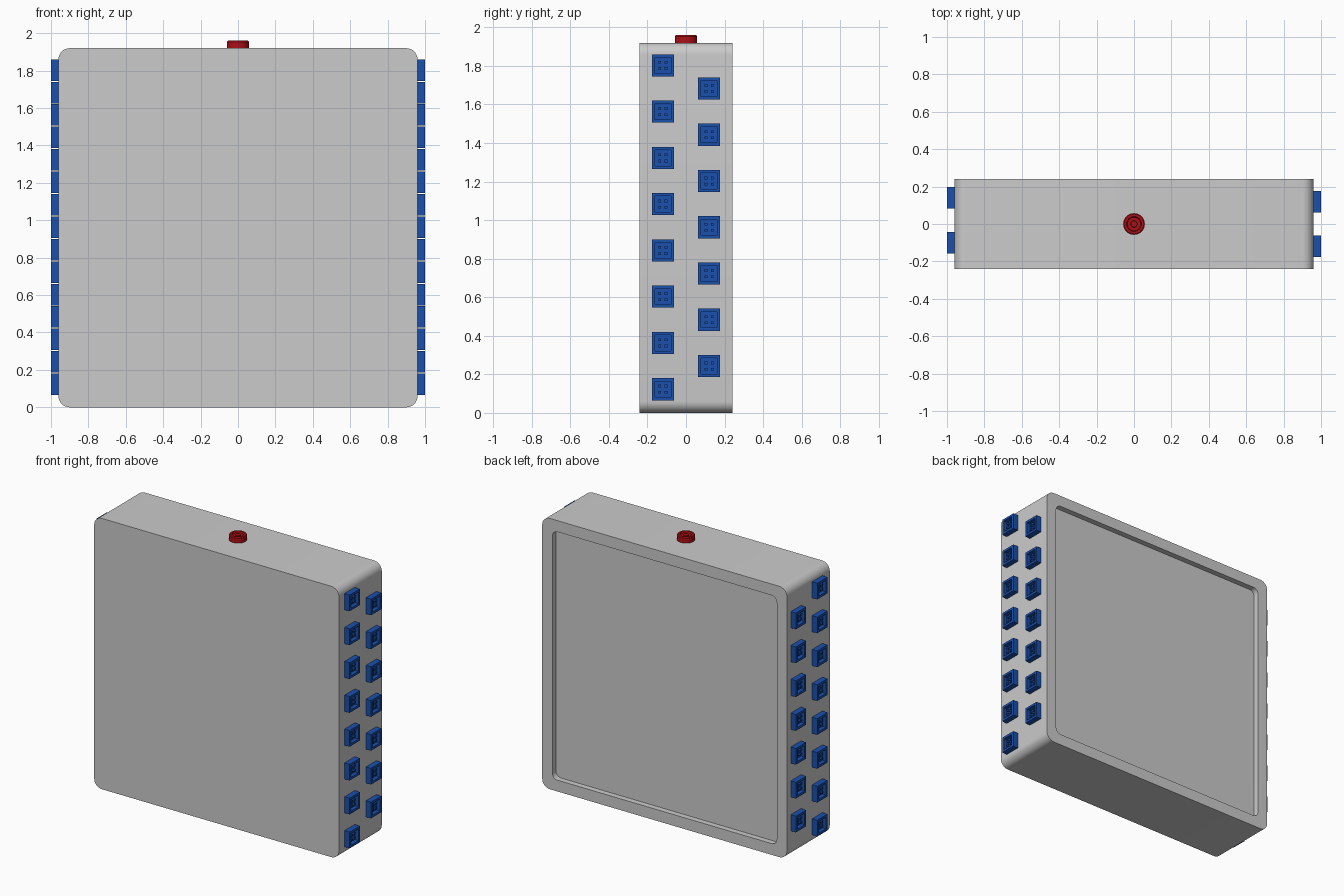
import bpy, bmesh, math
from mathutils import Matrix, Vector

if "Cube" in bpy.data.objects:
    bpy.data.objects.remove(bpy.data.objects["Cube"])


def paint(name, rgb):
    m = bpy.data.materials.new(name)
    m.diffuse_color = (*rgb, 1)
    m.use_nodes = True
    m.node_tree.nodes["Principled BSDF"].inputs["Base Color"].default_value = m.diffuse_color
    return m


blue = paint("blue", (0.01, 0.08, 0.42))
red = paint("red", (0.42, 0.005, 0.008))


def outline(half, r, seg):
    """Square outline with rounded corners (r == half gives a circle, r == 0 a plain square)."""
    if r == 0:
        return [(half, half), (-half, half), (-half, -half), (half, -half)]
    pts = []
    for k, (sx, sy) in enumerate([(1, 1), (-1, 1), (-1, -1), (1, -1)]):
        for i in range(seg + 1):
            if r == half and i == seg:
                continue
            a = math.pi / 2 * (k + i / seg)
            pts.append((sx * (half - r) + r * math.cos(a), sy * (half - r) + r * math.sin(a)))
    return pts


def stack(bm, levels, seg=8, offset=(0, 0)):
    """Bridge a stack of outlines (half, corner radius, height) and cap both ends."""
    rings = [[bm.verts.new((x + offset[0], y + offset[1], z)) for x, y in outline(h, r, seg)]
             for h, r, z in levels]
    for a, b in zip(rings, rings[1:]):
        n = len(a)
        for i in range(n):
            bm.faces.new((a[i], a[(i + 1) % n], b[(i + 1) % n], b[i]))
    bm.faces.new(rings[0][::-1])
    bm.faces.new(rings[-1])


def to_mesh(bm, name, mat=None):
    me = bpy.data.meshes.new(name)
    bm.to_mesh(me)
    bm.free()
    if mat:
        me.materials.append(mat)
    return me


def place(name, me, matrix, smooth=False):
    ob = bpy.data.objects.new(name, me)
    bpy.context.collection.objects.link(ob)
    ob.matrix_world = matrix
    if smooth:
        bpy.ops.object.select_all(action='DESELECT')
        ob.select_set(True)
        bpy.context.view_layer.objects.active = ob
        bpy.ops.object.shade_smooth_by_angle(angle=math.radians(35))
    return ob


# Case: rounded slab lying along y, with a shallow recess in the back
bm = bmesh.new()
stack(bm, [(0.96, 0.06, -0.24), (0.96, 0.06, 0.24), (0.88, 0.04, 0.24), (0.88, 0.04, 0.20)])
place("case", to_mesh(bm, "case"),
      Matrix.Translation((0, 0, 0.96)) @ Matrix.Rotation(-math.pi / 2, 4, 'X'), True)

# Round top button with a dished centre and small knob
bm = bmesh.new()
stack(bm, [(0.058, 0.058, -0.005), (0.058, 0.058, 0.034), (0.053, 0.053, 0.04), (0.04, 0.04, 0.04),
           (0.036, 0.036, 0.03), (0.018, 0.018, 0.03), (0.016, 0.016, 0.035)], 6)
place("top_button", to_mesh(bm, "top_button", red), Matrix.Translation((0, 0, 1.92)), True)

# Side socket: square frame, recessed floor and four pins
bm = bmesh.new()
stack(bm, [(0.0575, 0, -0.005), (0.0575, 0, 0.04), (0.041, 0, 0.04), (0.041, 0, 0.012)])
for px in (-0.016, 0.016):
    for py in (-0.016, 0.016):
        stack(bm, [(0.007, 0, 0.01), (0.007, 0, 0.03)], offset=(px, py))
socket = to_mesh(bm, "side_socket", blue)

# Two staggered columns of sockets on each side: eight in front, seven behind
for side, word, shift in ((1, "right", 0.0), (-1, "left", 0.02)):
    turn = Matrix.Rotation(side * math.pi / 2, 4, 'Y')
    for y, count, z0 in ((-0.12, 8, 0.123), (0.12, 7, 0.243)):
        for i in range(count):
            spot = Matrix.Translation((side * 0.96, y + shift, z0 + i * 0.24))
            place(f"{word}_socket", socket, spot @ turn)
